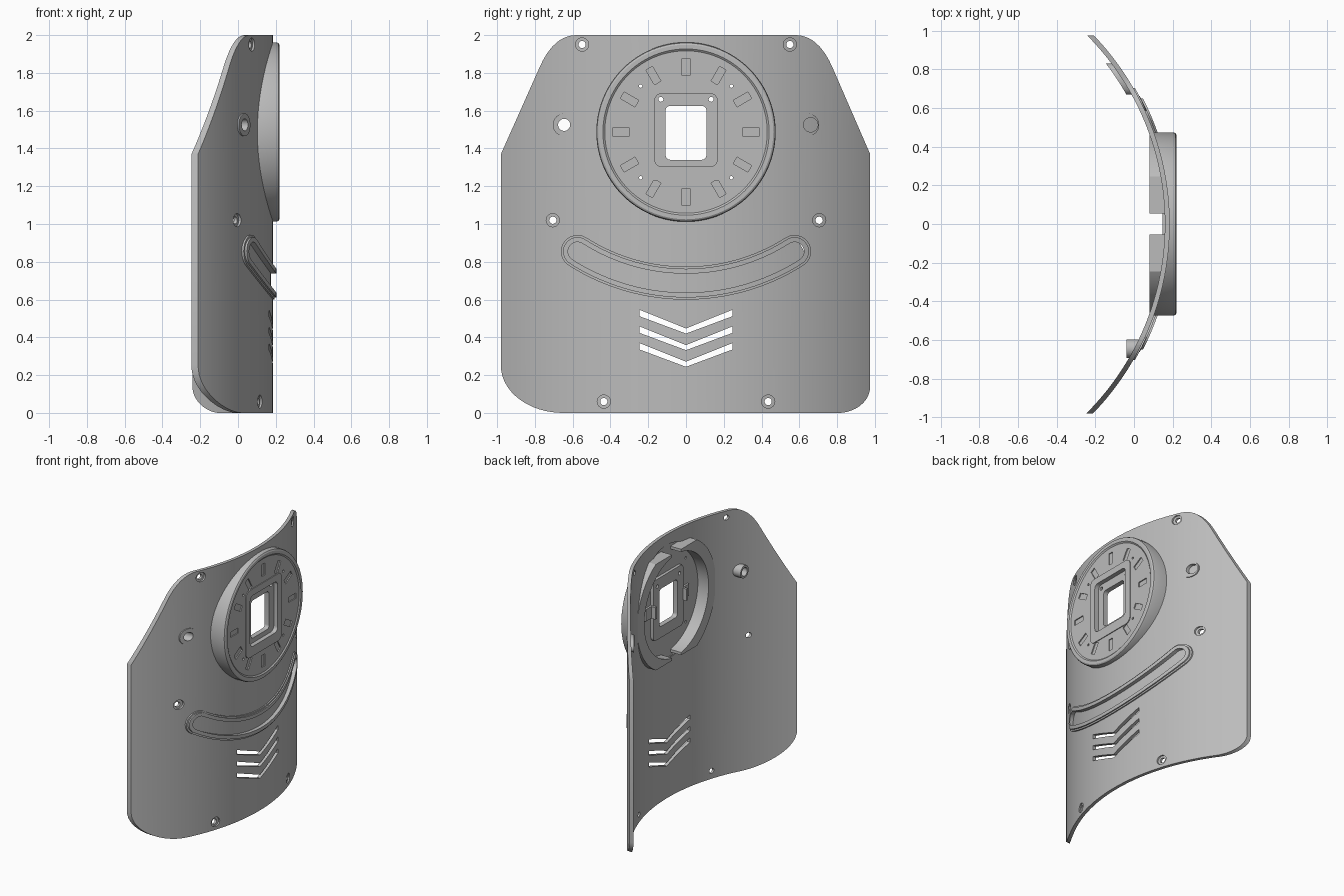
import bpy, bmesh, math
from math import sin, cos, pi

old = bpy.data.objects.get("Cube")
if old:
    bpy.data.objects.remove(old, do_unlink=True)

grey = bpy.data.materials.new("plain_grey")
grey.use_nodes = True
grey.diffuse_color = (0.5, 0.5, 0.5, 1)
grey.node_tree.nodes["Principled BSDF"].inputs["Base Color"].default_value = (0.5, 0.5, 0.5, 1)

AXIS = -1.225             # x of the bend axis
OUT, INN = 1.41, 1.385    # outer and inner bend radius
DIAL = 1.487              # height of the dial centre


# ---- outlines in the y-z plane ----
def arc(y, z, ry, rz, a0=0, a1=2 * pi, n=16):
    return [(y + ry * cos(a0 + (a1 - a0) * i / n), z + rz * sin(a0 + (a1 - a0) * i / n))
            for i in range(n + 1)]


def circle(y, z, r, n=32):
    return arc(y, z, r, r, n=n)[:-1]


def rounded(y, z, hy, hz, r):
    pts = []
    for k, (sy, sz) in enumerate([(1, 1), (-1, 1), (-1, -1), (1, -1)]):
        pts += arc(y + sy * (hy - r), z + sz * (hz - r), r, r, k * pi / 2, (k + 1) * pi / 2, 6)
    return pts


def box(y0, y1, z0, z1):
    return [(y0, z0), (y1, z0), (y1, z1), (y0, z1)]


def bend(p, c, q, n=10):
    return [tuple((1 - t) ** 2 * p[i] + 2 * t * (1 - t) * c[i] + t * t * q[i] for i in (0, 1))
            for t in [k / n for k in range(n + 1)]]


def smile(w):
    rad, mid, a = 1.07, 1.757, 0.567
    sweep = [-a + 2 * a * i / 48 for i in range(49)]
    cap = [pi * i / 12 for i in range(1, 12)]

    def at(t, r):
        return (r * sin(t), mid - r * cos(t))

    def tip(t, ang):
        e = at(t, rad)
        return (e[0] + w * sin(ang), e[1] - w * cos(ang))
    return ([at(t, rad + w) for t in sweep] + [tip(a, a + p) for p in cap]
            + [at(t, rad - w) for t in reversed(sweep)] + [tip(-a, pi - a + p) for p in cap])


# ---- solids ----
def finish(name, bm):
    bmesh.ops.recalc_face_normals(bm, faces=bm.faces)
    me = bpy.data.meshes.new(name)
    bm.to_mesh(me)
    bm.free()
    me.materials.append(grey)
    ob = bpy.data.objects.new(name, me)
    bpy.context.collection.objects.link(ob)
    return ob


def prism(name, outlines, x0=-0.6, x1=0.6):
    bm = bmesh.new()
    for pts in outlines:
        a = [bm.verts.new((x0, y, z)) for y, z in pts]
        b = [bm.verts.new((x1, y, z)) for y, z in pts]
        bm.faces.new(a)
        bm.faces.new(b)
        for i in range(len(pts)):
            j = (i + 1) % len(pts)
            bm.faces.new((a[i], a[j], b[j], b[i]))
    return finish(name, bm)


def shell(name, r0, r1, n=120, half=0.85):
    bm = bmesh.new()
    angles = [-half + 2 * half * i / n for i in range(n + 1)]
    rim = [(r1, t) for t in angles] + [(r0, t) for t in reversed(angles)]
    low = [bm.verts.new((AXIS + r * cos(t), r * sin(t), -0.2)) for r, t in rim]
    face = bm.faces.new(low)
    up = bmesh.ops.extrude_face_region(bm, geom=[face])["geom"]
    bmesh.ops.translate(bm, vec=(0, 0, 2.4), verts=[v for v in up if isinstance(v, bmesh.types.BMVert)])
    return finish(name, bm)


def lathe(name, profile, steps=96):
    bm = bmesh.new()
    vs = [bm.verts.new((x, 0, DIAL + r)) for r, x in profile]
    es = [bm.edges.new((vs[i], vs[(i + 1) % len(vs)])) for i in range(len(vs))]
    bmesh.ops.spin(bm, geom=vs + es, cent=(0, 0, DIAL), axis=(1, 0, 0), angle=2 * pi, steps=steps)
    bmesh.ops.remove_doubles(bm, verts=bm.verts, dist=1e-5)
    return finish(name, bm)


def combine(ob, other, op="DIFFERENCE"):
    mod = ob.modifiers.new("cut", "BOOLEAN")
    mod.operation, mod.solver, mod.object = op, "EXACT", other
    bpy.context.view_layer.objects.active = ob
    bpy.ops.object.modifier_apply(modifier=mod.name)
    bpy.data.objects.remove(other, do_unlink=True)
    return ob


def curved(name, outlines, r0, r1):
    return combine(shell(name, r0, r1), prism("trim", outlines), "INTERSECT")


# ---- curved plate ----
outline = (bend((-0.775, 1.83), (-0.70, 2), (-0.58, 2)) + bend((0.58, 2), (0.70, 2), (0.775, 1.83))
           + [(0.975, 1.37)] + arc(0.805, 0.14, 0.17, 0.14, 0, -pi / 2)
           + arc(-0.65, 0.25, 0.33, 0.25, -pi / 2, -pi) + [(-0.98, 1.37)])
plate = curved("curved_plate", [outline], INN, OUT)
screws = [(s * y, z) for s in (-1, 1) for y, z in [(0.55, 1.95), (0.705, 1.02), (0.435, 0.06)]]
chevrons = []
for k in range(3):
    d = -0.088 * k
    chevrons.append([(-0.247, 0.546 + d), (0, 0.447 + d), (0.247, 0.546 + d),
                     (0.247, 0.512 + d), (0, 0.42 + d), (-0.247, 0.512 + d)])
slit = [(0.60, 0.90), (0.614, 0.91), (0.642, 0.86), (0.628, 0.85)]
combine(plate, curved("recess", [circle(y, z, 0.035) for y, z in screws] + [smile(0.05)],
                      OUT - 0.01, OUT + 0.05))
combine(plate, prism("holes", [circle(y, z, 0.019) for y, z in screws] + chevrons
                     + [slit, circle(0, DIAL, 0.437, 96), circle(-0.645, 1.525, 0.032)]))
combine(plate, curved("dimple", [circle(0.66, 1.525, 0.038)], OUT - 0.015, OUT + 0.05))

# ---- raised rim around the curved slot ----
for name, w, top in [("slot_rim_base", 0.0875, 0.009), ("slot_rim_ridge", 0.076, 0.018)]:
    rim = curved(name, [smile(w)], OUT - 0.005, OUT + top)
    combine(rim, prism("inside", [smile(0.05)]))

# ---- eyelets, cable tube and rear boss ----
for side, name in [(-1, "right_eyelet"), (1, "left_eyelet")]:
    eyelet = curved(name, [circle(side * 0.645, 1.525, 0.06)], OUT - 0.004, OUT + 0.007)
    hole = circle(-0.645, 1.525, 0.032) if side < 0 else circle(0.66, 1.525, 0.038)
    combine(eyelet, prism("bore", [hole]))
tube = prism("cable_tube", [circle(-0.645, 1.525, 0.048)], -0.04, 0.2)
combine(tube, prism("bore", [circle(-0.645, 1.525, 0.032)]))
combine(tube, shell("trim", 0.5, OUT - 0.005), "INTERSECT")
curved("rear_boss", [arc(0.75, 1.525, 0.08, 0.05, n=32)[:-1]], INN - 0.023, INN + 0.005)

# ---- dial: outer ring in front of the plate ----
ring = lathe("dial_ring", [(0.43, 0.06), (0.475, 0.06), (0.475, 0.203), (0.471, 0.214),
                           (0.462, 0.22), (0.44, 0.22), (0.43, 0.212)])
combine(ring, shell("trim", 0.5, INN + 0.005))

# ---- dial: split collar behind the plate ----
collar = lathe("rear_collar", [(0.385, 0.08), (0.472, 0.08), (0.472, 0.18), (0.385, 0.18)])
halves = [box(s * 0.275 - 0.22, s * 0.275 + 0.22, DIAL - 0.402, DIAL + 0.402) for s in (-1, 1)]
combine(collar, prism("halves", halves), "INTERSECT")

# ---- dial: face with twelve sunken marks ----
face = prism("dial_face", [circle(0, DIAL, 0.436, 96)], 0.17, 0.212)
marks = []
for k in range(12):
    a = k * pi / 6
    marks.append([(r * cos(a) - t * sin(a), DIAL + r * sin(a) + t * cos(a))
                  for r, t in [(0.3, -0.02), (0.39, -0.02), (0.39, 0.02), (0.3, 0.02)]])
combine(face, prism("marks", marks, 0.204, 0.3))
window = rounded(0, 1.483, 0.108, 0.143, 0.025)
pocket = rounded(0, 1.497, 0.165, 0.193, 0.035)
dots = [circle(s * 0.24, z, 0.009, 12) for s in (-1, 1) for z in (1.245, 1.73)]
pins = [circle(s * 0.133, 1.66, 0.013, 16) for s in (-1, 1)]
combine(face, prism("pocket", [pocket], 0.185, 0.3))
combine(face, prism("openings", [window] + dots + pins))

# ---- window frames, front and rear ----
frame = prism("window_frame", [rounded(0, 1.485, 0.215, 0.255, 0.045)], 0.205, 0.218)
combine(frame, prism("inside", [pocket]))
rear = prism("rear_window_frame", [rounded(0, 1.485, 0.18, 0.23, 0.03)], 0.148, 0.172)
combine(rear, prism("inside", [window] + pins))
for s, side in [(-1, "right"), (1, "left")]:
    prism(side + "_clip_foot", [box(s * 0.215 - 0.045, s * 0.215 + 0.045, 1.44, 1.53)], 0.155, 0.172)
    prism(side + "_clip_wall", [box(s * 0.185 - 0.01, s * 0.185 + 0.01, 1.44, 1.53)], 0.12, 0.172)

# ---- smooth the curves, keep the edges sharp ----
bpy.ops.object.select_all(action="DESELECT")
for ob in bpy.context.collection.objects:
    if ob.type == "MESH" and ob.data.materials and ob.data.materials[0] == grey:
        ob.select_set(True)
        bpy.context.view_layer.objects.active = ob
bpy.ops.object.shade_smooth_by_angle(angle=math.radians(30))
